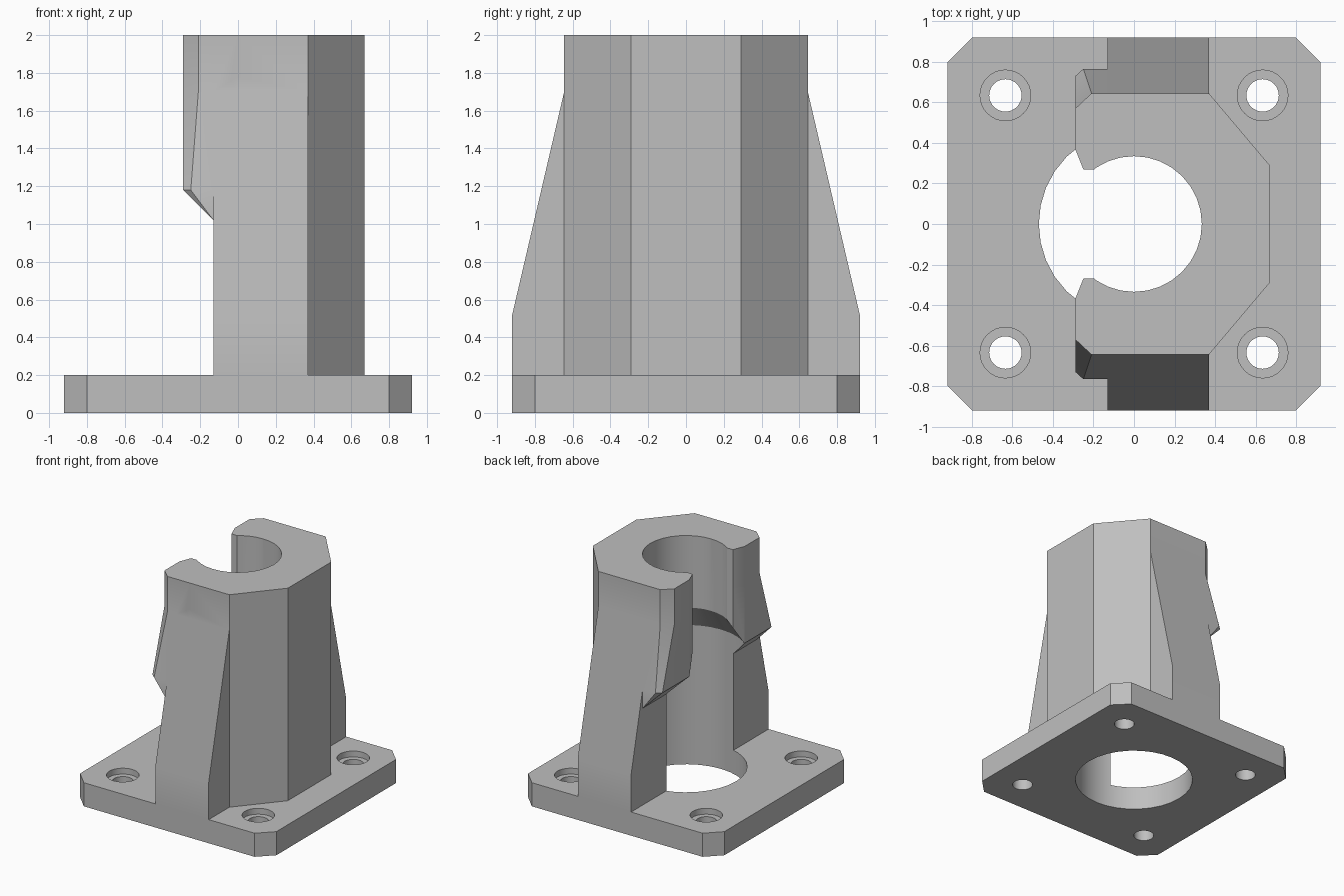
import bpy, bmesh, math

if "Cube" in bpy.data.objects:
    bpy.data.objects.remove(bpy.data.objects["Cube"], do_unlink=True)

grey = bpy.data.materials.new("plain_grey")
grey.use_nodes = True
colour = (0.52, 0.52, 0.52, 1)
grey.diffuse_color = colour
grey.node_tree.nodes["Principled BSDF"].inputs["Base Color"].default_value = colour


def finish(name, bm):
    bmesh.ops.recalc_face_normals(bm, faces=bm.faces)
    mesh = bpy.data.meshes.new(name)
    bm.to_mesh(mesh)
    bm.free()
    mesh.materials.append(grey)
    ob = bpy.data.objects.new(name, mesh)
    bpy.context.collection.objects.link(ob)
    return ob


def hull(name, points):
    """Convex solid around the points."""
    bm = bmesh.new()
    for p in points:
        bm.verts.new(p)
    bmesh.ops.convex_hull(bm, input=bm.verts)
    bmesh.ops.dissolve_limit(bm, angle_limit=0.002, verts=bm.verts, edges=bm.edges)
    return finish(name, bm)


def prism(name, outline, z0, z1):
    return hull(name, [(x, y, z) for x, y in outline for z in (z0, z1)])


def lathe(name, profile, centre, steps):
    """Solid of revolution about a vertical axis, profile starts and ends on it."""
    bm = bmesh.new()
    vs = [bm.verts.new((r, 0, z)) for r, z in profile]
    es = [bm.edges.new(pair) for pair in zip(vs, vs[1:])]
    bmesh.ops.spin(bm, geom=vs + es, axis=(0, 0, 1), cent=(0, 0, 0),
                   angle=2 * math.pi, steps=steps, use_merge=True)
    bmesh.ops.remove_doubles(bm, verts=bm.verts, dist=0.0005)
    bmesh.ops.translate(bm, verts=bm.verts, vec=(centre[0], centre[1], 0))
    ob = finish(name, bm)
    ob.hide_render = True
    return ob


def combine(target, tool, operation):
    mod = target.modifiers.new(operation, "BOOLEAN")
    mod.operation = operation
    mod.solver = "EXACT"
    mod.object = tool
    bpy.context.view_layer.objects.active = target
    bpy.ops.object.modifier_apply(modifier=mod.name)
    bpy.data.objects.remove(tool, do_unlink=True)


# Base plate with chamfered corners
E, C = 0.92, 0.80
corners = [(sx * a, sy * b) for a, b in ((E, C), (C, E)) for sx in (-1, 1) for sy in (-1, 1)]
bracket = prism("clamp_bracket", corners, 0, 0.2)

# Faceted column
W = 0.645
half = [(-0.13, W), (0.37, W), (0.67, 0.29)]
column = prism("column", [(x, s * y) for x, y in half for s in (-1, 1)], 0.1, 2)
combine(bracket, column, "UNION")

# Sloping side ribs, one slab through the column
BEND = 1.7
rib_profile = [(E, 0.1), (E, 0.52), (W, BEND)]
rib = hull("side_ribs", [(x, s * y, z) for y, z in rib_profile
                         for s in (-1, 1) for x in (-0.13, 0.37)])
combine(bracket, rib, "UNION")

# Jaws overhanging the open side, with a lip and a slanted underside
LOW = 1.18
reach = W + (E - W) * (BEND - LOW) / (BEND - 0.52)
inner = [(0, 0.27), (-0.25, 0.27), (-0.29, 0.37)]
top = inner + [(-0.29, 0.57), (-0.21, W), (0, W)]
bottom = inner + [(-0.29, 0.73), (-0.25, reach), (0, reach)]
foot = [(x, y, 1.02) for x in (-0.13, 0) for y in (0.27, reach)]
for s in (-1, 1):
    lower = [(x, y, BEND) for x, y in top] + [(x, y, LOW) for x, y in bottom] + foot
    combine(bracket, hull("jaw_lower", [(x, s * y, z) for x, y, z in lower]), "UNION")
    combine(bracket, prism("jaw_upper", [(x, s * y) for x, y in top], BEND, 2), "UNION")

# Stepped central bore
bore = lathe("bore_cutter", [(0, -0.1), (0.47, -0.1), (0.47, 1.18),
                             (0.335, 1.39), (0.335, 2.1), (0, 2.1)], (0, 0), 32)
combine(bracket, bore, "DIFFERENCE")

# Counterbored screw holes
hole = [(0, -0.1), (0.08, -0.1), (0.08, 0.15), (0.125, 0.15), (0.125, 0.3), (0, 0.3)]
for sx in (-1, 1):
    for sy in (-1, 1):
        combine(bracket, lathe("hole_cutter", hole, (sx * 0.635, sy * 0.635), 32), "DIFFERENCE")

# Smooth curved walls, keep hard edges
bpy.ops.object.select_all(action="DESELECT")
bracket.select_set(True)
bpy.context.view_layer.objects.active = bracket
bpy.ops.object.shade_smooth_by_angle(angle=math.radians(25))
